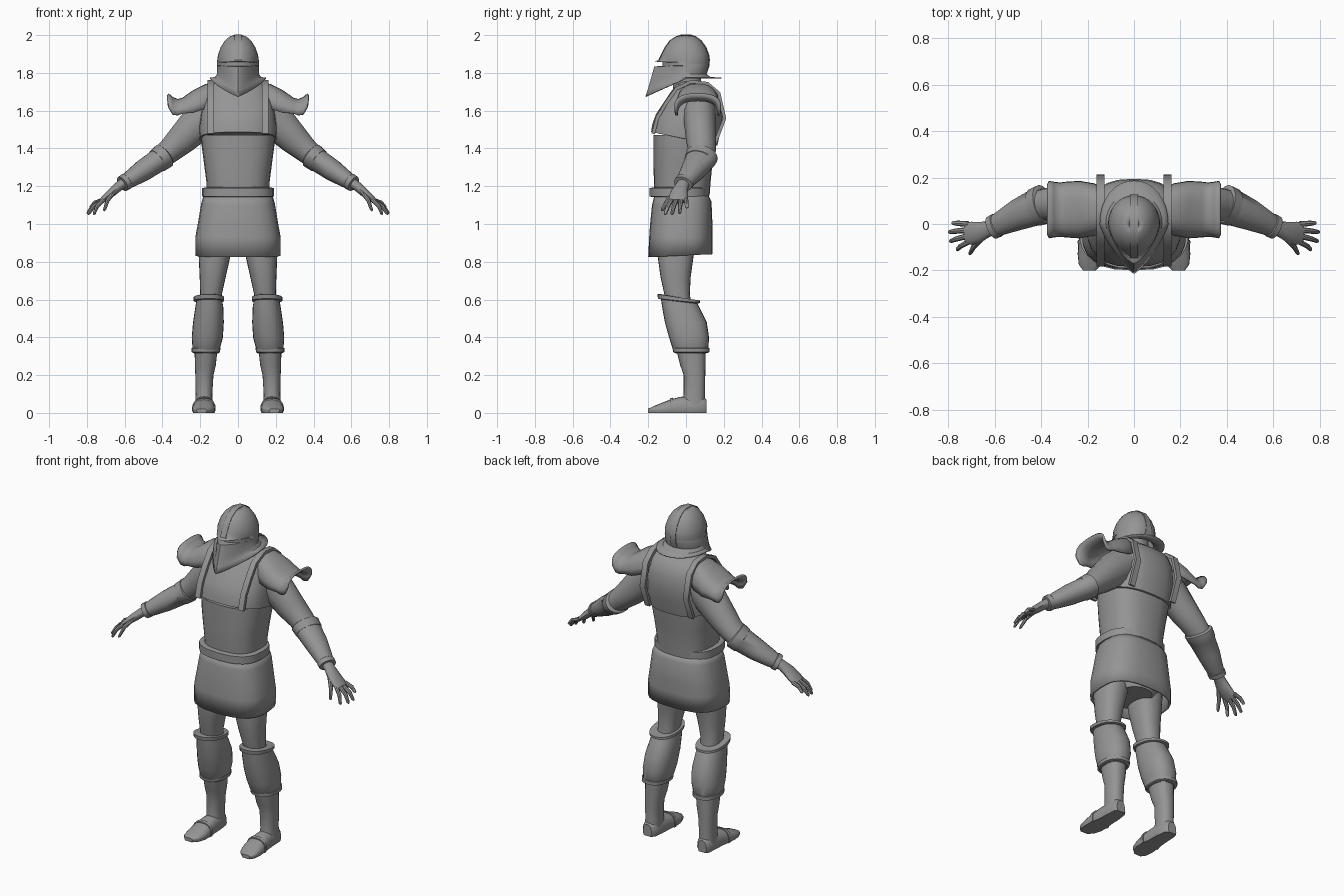
import bpy, bmesh, math
from mathutils import Vector

steel = bpy.data.materials.new("plain_grey")
steel.diffuse_color = (0.3, 0.3, 0.3, 1)


def loft(name, rings, mirror=False, caps=True, closed=True, thick=0):
    """Skin a list of equal-length point rings."""
    bm = bmesh.new()
    rows = [[bm.verts.new(p) for p in r] for r in rings]
    n = len(rows[0])
    for a, b in zip(rows, rows[1:]):
        for i in range(n if closed else n - 1):
            j = (i + 1) % n
            bm.faces.new((a[i], a[j], b[j], b[i]))
    if caps:
        bm.faces.new(rows[0])
        bm.faces.new(rows[-1])
    bmesh.ops.recalc_face_normals(bm, faces=bm.faces)
    me = bpy.data.meshes.new(name)
    bm.to_mesh(me)
    bm.free()
    me.materials.append(steel)
    ob = bpy.data.objects.new(name, me)
    bpy.context.collection.objects.link(ob)
    if thick:
        m = ob.modifiers.new("thickness", 'SOLIDIFY')
        m.thickness = thick
    if mirror:
        ob.modifiers.new("mirror", 'MIRROR')
    return ob


def power(c, p):
    return math.copysign(abs(c) ** (2 / p), c)


def oval(x0, x1, y0, y1, zf, zb=None, p=2.3, pf=None, cy=None, n=24):
    """Horizontal rounded section; zf/zb are front and back heights."""
    zb = zf if zb is None else zb
    mid = (y0 + y1) / 2 if cy is None else cy
    pts = []
    for i in range(n):
        t = 2 * math.pi * i / n
        c, s = math.cos(t), math.sin(t)
        e = pf if (pf and s < 0) else p
        x = (x0 + x1) / 2 + (x1 - x0) / 2 * power(c, e)
        y = mid + (y1 - mid if s > 0 else mid - y0) * power(s, e)
        if cy is None:
            k = (y1 - y) / (y1 - y0)
        else:
            k = max(0, (mid - y) / (mid - y0))
        pts.append((x, y, zb + (zf - zb) * k))
    return pts


def tube(name, path, n=14):
    """Limb along a path of (x, y, z, half width, half height)."""
    rings = []
    for i, q in enumerate(path):
        a = Vector(path[max(i - 1, 0)][:3])
        b = Vector(path[min(i + 1, len(path) - 1)][:3])
        t = (b - a).normalized()
        u = (Vector((0, 1, 0)) - t * t.y).normalized()
        v = t.cross(u)
        rings.append([Vector(q[:3]) + u * q[3] * math.cos(2 * math.pi * k / n)
                      + v * q[4] * math.sin(2 * math.pi * k / n) for k in range(n)])
    return loft(name, rings, mirror=True)


def strap(name, path, x0, x1, thick, mirror):
    """Flat band swept along a (y, z) path."""
    rings = []
    for i, (y, z) in enumerate(path):
        a, b = path[max(i - 1, 0)], path[min(i + 1, len(path) - 1)]
        d = Vector((b[0] - a[0], b[1] - a[1])).normalized()
        ny, nz = d.y * thick, -d.x * thick
        rings.append([(x0, y, z), (x1, y, z), (x1, y + ny, z + nz), (x0, y + ny, z + nz)])
    return loft(name, rings, mirror)


# torso: lower cuirass and overlapping chest plate
loft("cuirass", [oval(-w, w, f, b, z, p=2.6) for w, f, b, z in (
    (.165, -.165, .125, 1.15), (.167, -.17, .13, 1.22), (.18, -.172, .14, 1.32),
    (.192, -.172, .155, 1.41), (.195, -.172, .16, 1.47))])
loft("chest_plate", [oval(-w, w, f, b, z, zb, p=2.6) for w, f, b, z, zb in (
    (.197, -.172, .158, 1.485, 1.415), (.204, -.185, .166, 1.487, 1.417),
    (.205, -.178, .185, 1.53, 1.5), (.198, -.16, .195, 1.58, 1.57),
    (.188, -.12, .19, 1.64, 1.65), (.168, -.08, .165, 1.70, 1.71),
    (.145, -.05, .12, 1.74, 1.745), (.085, -.02, .08, 1.755, 1.755))])
strap("shoulder_strap", [(-.165, 1.475), (-.143, 1.56), (-.095, 1.64), (-.045, 1.71), (.03, 1.745),
                         (.11, 1.735), (.165, 1.69), (.195, 1.56), (.145, 1.43)],
      .128, .162, -.018, True)

# belt, skirt and hips
loft("belt", [oval(-w, w, -f, b, z, p=2.6) for w, f, b, z in (
    (.17, .165, .11, 1.142), (.19, .193, .122, 1.145), (.19, .193, .122, 1.19),
    (.165, .165, .11, 1.195))])
loft("skirt", [oval(-w, w, f, b, zf, zb, p=2.7) for w, f, b, zf, zb in (
    (.18, -.165, .115, 1.16, 1.16), (.195, -.18, .135, 1.1, 1.12), (.213, -.19, .14, 1.0, 1.0),
    (.226, -.195, .14, .93, .93), (.226, -.2, .14, .825, .84))], caps=False, thick=.012)
loft("hips", [oval(-w, w, -.15, .1, z) for w, z in ((.1, .85), (.18, .92), (.18, 1.1))])

# legs
loft("thigh", [oval(*r) for r in (
    (.03, .195, -.15, .07, .95), (.04, .208, -.15, .04, .83), (.065, .203, -.135, .025, .72),
    (.085, .2, -.115, .02, .63), (.09, .2, -.1, .03, .56))], mirror=True)
loft("greave", [oval(*r) for r in (
    (.085, .218, -.135, .055, .62, .59), (.078, .226, -.128, .075, .57, .55),
    (.075, .238, -.112, .11, .48), (.08, .245, -.09, .122, .40), (.098, .24, -.068, .118, .33),
    (.104, .232, -.055, .105, .315))], mirror=True)
loft("knee_cuff", [oval(*r) for r in (
    (.085, .22, -.14, .06, .63, .595), (.073, .235, -.152, .074, .628, .595),
    (.073, .235, -.148, .074, .605, .582), (.082, .222, -.13, .06, .6, .578))], mirror=True)
loft("greave_band", [oval(*r) for r in (
    (.1, .236, -.064, .115, .345), (.093, .246, -.07, .125, .342),
    (.095, .246, -.068, .125, .322), (.1, .236, -.06, .115, .318))], mirror=True)
loft("shin", [oval(*r) for r in (
    (.108, .23, -.053, .105, .34), (.118, .228, -.03, .103, .25), (.13, .226, -.012, .102, .2),
    (.136, .224, -.012, .1, .1), (.135, .226, -.02, .103, .02))], mirror=True)


# foot: rounded-top sections running from heel to toe
def sole_ring(y, x0, x1, h):
    top = [((x0 + x1) / 2 + (x1 - x0) / 2 * power(math.cos(t), 2.5), y,
            .015 + (h - .015) * power(math.sin(t), 2.5))
           for t in [math.pi * i / 10 for i in range(11)]]
    return top + [(x0 + .006, y, 0), (x1 - .006, y, 0)]


loft("foot", [sole_ring(*r) for r in (
    (.108, .155, .212, .07), (.09, .138, .225, .085), (.03, .13, .228, .09),
    (-.03, .128, .232, .085), (-.08, .122, .24, .072), (-.13, .123, .243, .052),
    (-.175, .138, .238, .034), (-.2, .165, .22, .022))], mirror=True)
loft("toe_band", [sole_ring(*r) for r in (
    (-.068, .118, .242, .081), (-.085, .118, .244, .077))], mirror=True)

# arms
tube("upper_arm", [(.13, .07, 1.60, .09, .1), (.21, .075, 1.535, .085, .1),
                   (.3, .08, 1.445, .08, .082), (.36, .085, 1.39, .074, .068),
                   (.42, .075, 1.34, .07, .06)])
tube("forearm_guard", [(.385, .087, 1.366, .076, .06), (.39, .085, 1.362, .087, .07),
                       (.425, .072, 1.335, .083, .066), (.428, .07, 1.333, .079, .062),
                       (.5, .04, 1.285, .068, .058), (.57, .005, 1.238, .053, .046),
                       (.59, -.005, 1.226, .049, .041), (.592, -.006, 1.225, .053, .045),
                       (.612, -.016, 1.212, .052, .043), (.614, -.017, 1.211, .04, .033)], 18)
tube("hand", [(.58, 0, 1.23, .038, .032), (.63, -.022, 1.20, .034, .026),
              (.665, -.035, 1.17, .045, .024), (.70, -.04, 1.14, .05, .02),
              (.725, -.042, 1.12, .046, .014)])
fingers = [((.715, .0, 1.128), (.785, .005, 1.085)), ((.718, -.026, 1.125), (.80, -.035, 1.055)),
           ((.718, -.052, 1.125), (.795, -.075, 1.05)), ((.712, -.076, 1.128), (.765, -.112, 1.05)),
           ((.655, -.06, 1.172), (.71, -.13, 1.07))]
for i, (a, b) in enumerate(fingers):
    a, b = Vector(a), Vector(b)
    bend = a.lerp(b, .55) + Vector((.006, 0, .008))
    tube("thumb" if i == 4 else f"finger_{i + 1}",
         [(*a, .013, .012), (*bend, .0115, .011), (*a.lerp(b, .93), .009, .008), (*b, .004, .004)], 8)

# pauldron: arched shell over the shoulder with a flared outer lip
arches = []
for x, zt, zl, hw in ((.13, 1.745, 1.64, .09), (.17, 1.742, 1.61, .113), (.235, 1.71, 1.59, .124),
                      (.295, 1.668, 1.585, .12), (.32, 1.662, 1.575, .117), (.345, 1.672, 1.58, .12),
                      (.367, 1.692, 1.62, .124)):
    arches.append([(x, .062 - hw * power(math.cos(t), 2.6), zl + (zt - zl) * power(math.sin(t), 2.6))
                   for t in [math.pi * i / 14 for i in range(15)]])
loft("pauldron", arches, mirror=True, caps=False, closed=False, thick=.012)

# neck and helmet: dome, recessed eye slit, pointed visor and flared neck guard
loft("neck", [oval(-.07, .07, -.07, .08, z) for z in (1.70, 1.85)])
helm = [(.022, -.025, .025, 2.0, 2.0, 2), (.045, -.05, .05, 1.992, 1.992, 2),
        (.07, -.085, .08, 1.97, 1.97, 2), (.092, -.11, .105, 1.935, 1.935, 2),
        (.106, -.13, .12, 1.895, 1.895, 1.9), (.11, -.143, .124, 1.868, 1.868, 1.7),
        (.111, -.17, .122, 1.86, 1.855, 1.45), (.111, -.125, .122, 1.857, 1.853, 1.9),
        (.111, -.125, .121, 1.837, 1.84, 1.9), (.112, -.168, .121, 1.834, 1.838, 1.4),
        (.110, -.19, .108, 1.755, 1.795, 1.35), (.122, -.203, .13, 1.71, 1.778, 1.3),
        (.148, -.215, .187, 1.675, 1.775, 1.25)]
ob = loft("helmet", [oval(-w, w, f, b, zf, zb, p=2.1, pf=e, cy=0, n=32)
                     for w, f, b, zf, zb, e in helm], caps=False, thick=.006)
loft("helmet_crown", [oval(-.024, .024, -.027, .027, 1.993), oval(-.02, .02, -.023, .023, 2.0)])
strap("helmet_ridge", [(f, z) for w, f, b, z, zb, e in helm[5::-1]]
      + [(b, z) for w, f, b, z, zb, e in helm[:6]] + [(.121, 1.838), (.108, 1.797)],
      -.018, .018, -.003, False)

# smooth shading with crisp edges
for o in bpy.context.scene.objects:
    o.select_set(True)
bpy.context.view_layer.objects.active = ob
bpy.ops.object.shade_smooth_by_angle(angle=math.radians(38))
